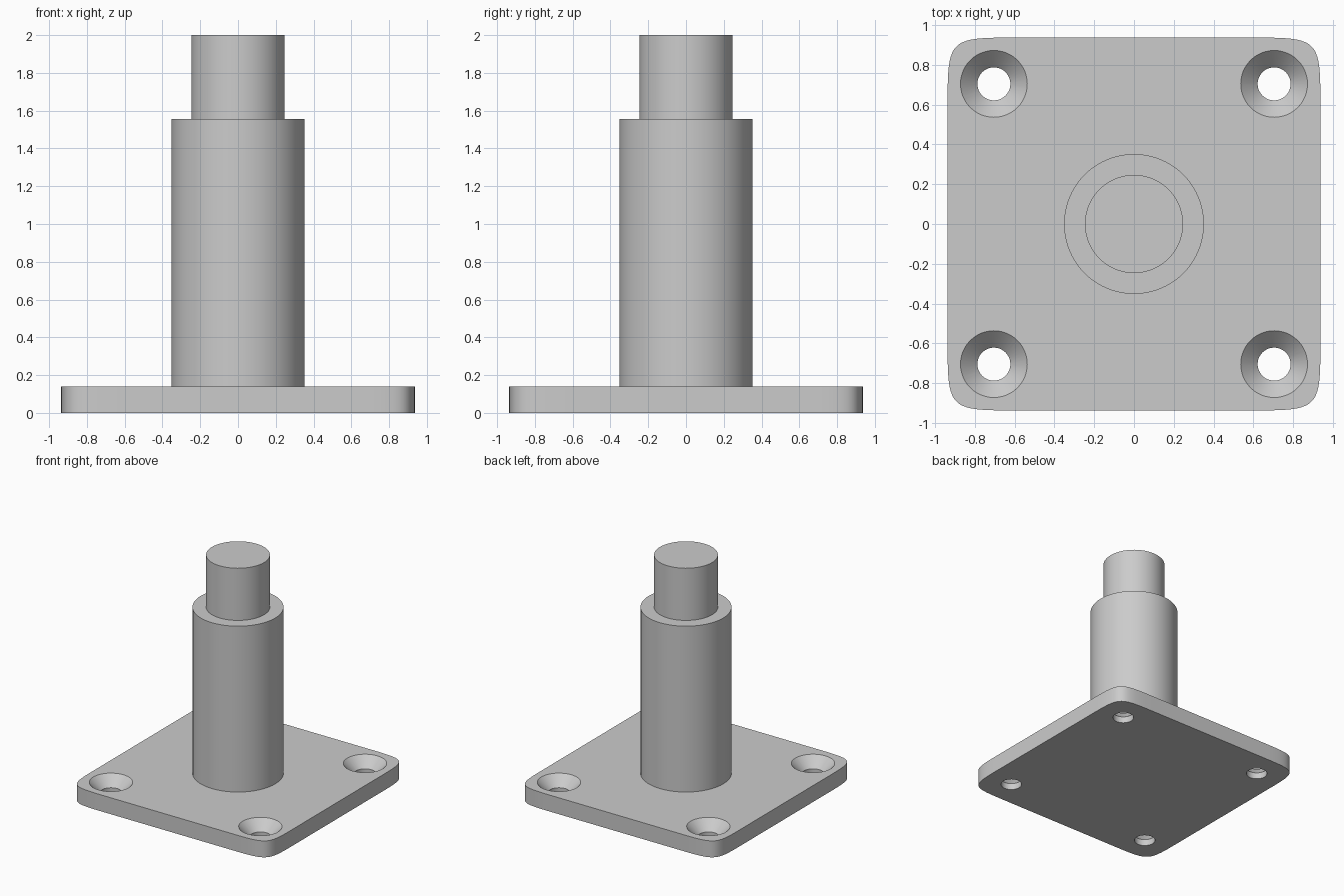
import bpy, bmesh, math
from mathutils import Vector
from mathutils.geometry import interpolate_bezier

if "Cube" in bpy.data.objects:
    bpy.data.objects.remove(bpy.data.objects["Cube"])

HALF, STRAIGHT = 0.938, 0.58      # plate half width, half length of straight edge
PLATE_TOP, SHOULDER, TOP = 0.14, 1.555, 2.0
HOLE_AT, HOLE_R, SINK_R = 0.705, 0.083, 0.168
SINK_Z = PLATE_TOP - (SINK_R - HOLE_R)

grey = bpy.data.materials.new("steel_grey")
grey.use_nodes = True
colour = (0.6, 0.6, 0.6, 1)
grey.diffuse_color = colour
grey.node_tree.nodes["Principled BSDF"].inputs["Base Color"].default_value = colour


def add_object(name, bm):
    bmesh.ops.recalc_face_normals(bm, faces=bm.faces)
    mesh = bpy.data.meshes.new(name)
    bm.to_mesh(mesh)
    bm.free()
    mesh.materials.append(grey)
    obj = bpy.data.objects.new(name, mesh)
    bpy.context.collection.objects.link(obj)
    return obj


def lathe(bm, profile, x=0, y=0, steps=64):
    """Turn (radius, z) points about a vertical axis and cap both ends."""
    rings = [[bm.verts.new((x + r * math.cos(i * math.tau / steps),
                            y + r * math.sin(i * math.tau / steps), z))
              for i in range(steps)] for r, z in profile]
    for low, high in zip(rings, rings[1:]):
        for i in range(steps):
            j = (i + 1) % steps
            bm.faces.new((low[i], low[j], high[j], high[i]))
    bm.faces.new(rings[0][::-1])
    bm.faces.new(rings[-1])


def smooth(obj):
    bpy.ops.object.select_all(action="DESELECT")
    obj.select_set(True)
    bpy.context.view_layer.objects.active = obj
    bpy.ops.object.shade_smooth_by_angle(angle=math.radians(30))


# Base plate: square outline with softly curved corners
corner = Vector((HALF, HALF, 0))
arc = interpolate_bezier(Vector((HALF, STRAIGHT, 0)), corner, corner,
                         Vector((STRAIGHT, HALF, 0)), 24)
bm = bmesh.new()
outline = []
for quarter in range(4):
    c, s = [(1, 0), (0, 1), (-1, 0), (0, -1)][quarter]
    outline += [bm.verts.new((c * p.x - s * p.y, s * p.x + c * p.y, 0)) for p in arc]
face = bm.faces.new(outline)
extruded = bmesh.ops.extrude_face_region(bm, geom=[face])
bmesh.ops.translate(bm, vec=(0, 0, PLATE_TOP),
                    verts=[v for v in extruded["geom"] if isinstance(v, bmesh.types.BMVert)])
plate = add_object("base_plate", bm)

# Countersunk screw holes, cut through the four corners
bm = bmesh.new()
over = 0.02
for x in (-HOLE_AT, HOLE_AT):
    for y in (-HOLE_AT, HOLE_AT):
        lathe(bm, [(HOLE_R, -over), (HOLE_R, SINK_Z),
                   (SINK_R + over, PLATE_TOP + over)], x, y, 48)
cutter = add_object("hole_cutter", bm)
cutter.hide_render = True
cut = plate.modifiers.new("screw_holes", "BOOLEAN")
cut.operation, cut.solver, cut.object = "DIFFERENCE", "EXACT", cutter
bpy.context.view_layer.objects.active = plate
bpy.ops.object.modifier_apply(modifier=cut.name)
bpy.data.objects.remove(cutter)
smooth(plate)

# Post with a narrower pin on top
for name, radius, bottom, top in (("post", 0.352, PLATE_TOP, SHOULDER),
                                  ("top_pin", 0.247, SHOULDER, TOP)):
    bm = bmesh.new()
    lathe(bm, [(radius, bottom), (radius, top)])
    smooth(add_object(name, bm))
